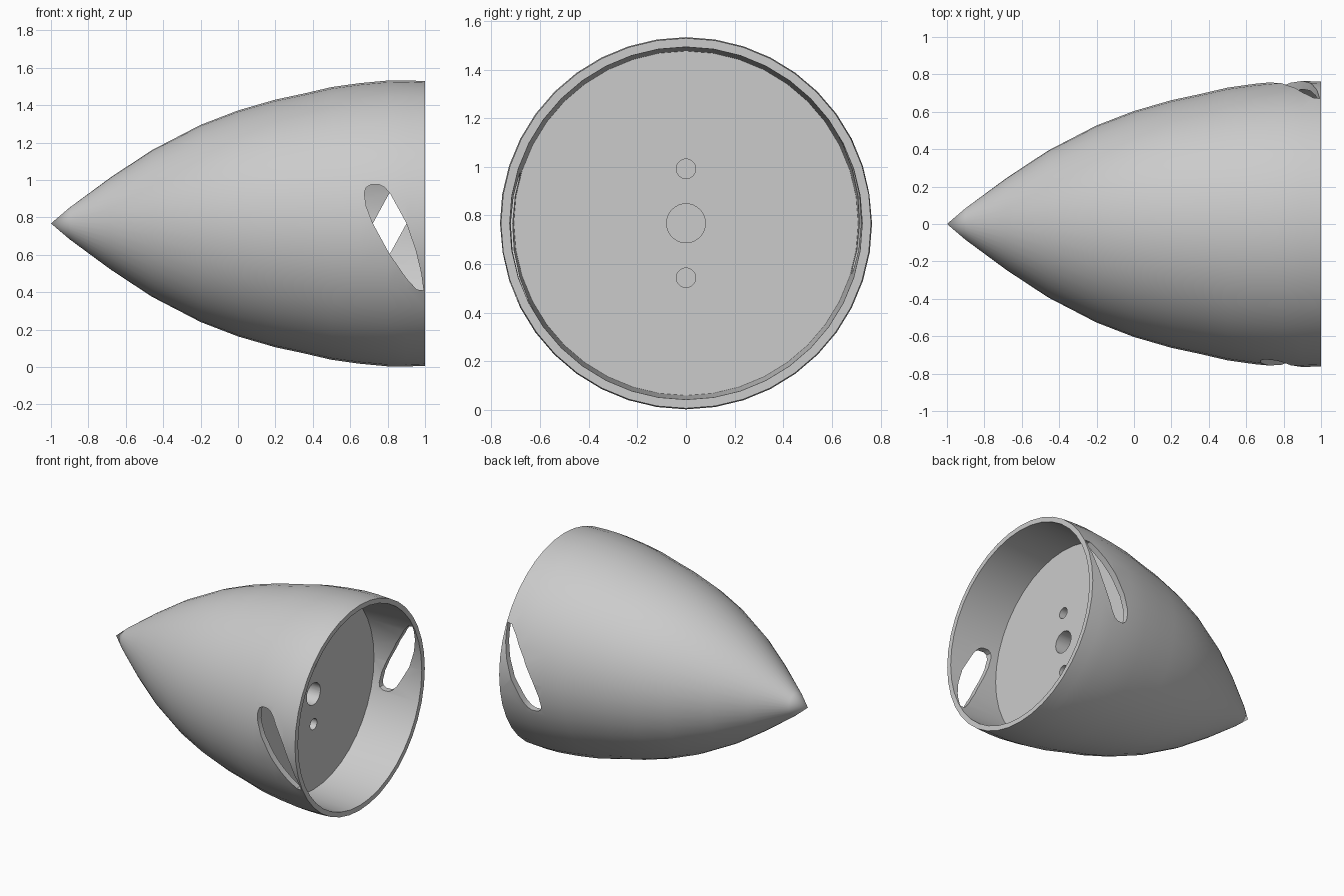
import bpy, bmesh, math
from mathutils import Matrix, Vector

default = bpy.data.objects.get("Cube")
if default:
    bpy.data.objects.remove(default)

AXIS_Z = 0.768
SIDES = 40

grey = bpy.data.materials.new("light grey")
grey.use_nodes = True
colour = (0.6, 0.6, 0.6, 1)
grey.diffuse_color = colour
grey.node_tree.nodes["Principled BSDF"].inputs["Base Color"].default_value = colour


def make_object(name, bm):
    bmesh.ops.recalc_face_normals(bm, faces=bm.faces[:])
    mesh = bpy.data.meshes.new(name)
    bm.to_mesh(mesh)
    bm.free()
    mesh.materials.append(grey)
    obj = bpy.data.objects.new(name, mesh)
    bpy.context.collection.objects.link(obj)
    return obj


def revolve(name, profile, sides):
    """Turn an (x, radius) profile around the long axis."""
    bm = bmesh.new()
    verts = [bm.verts.new((x, 0, r)) for x, r in profile]
    edges = [bm.edges.new(pair) for pair in zip(verts, verts[1:])]
    bmesh.ops.spin(bm, geom=verts + edges, cent=(0, 0, 0), axis=(1, 0, 0),
                   angle=2 * math.pi, steps=sides)
    bmesh.ops.remove_doubles(bm, verts=bm.verts[:], dist=0.0005)
    bmesh.ops.translate(bm, verts=bm.verts[:], vec=(0, 0, AXIS_Z))
    return make_object(name, bm)


def cut(target, cutter):
    cutter.hide_render = True
    mod = target.modifiers.new("cut", 'BOOLEAN')
    mod.operation = 'DIFFERENCE'
    mod.solver = 'EXACT'
    mod.object = cutter
    bpy.context.view_layer.objects.active = target
    bpy.ops.object.modifier_apply(modifier=mod.name)
    bpy.data.objects.remove(cutter)


# Pointed shell with a recessed flat bulkhead at the open end
outer = [(-1, 0), (-0.9, 0.085), (-0.68, 0.247), (-0.46, 0.392), (-0.2, 0.527),
         (0, 0.604), (0.2, 0.662), (0.35, 0.694), (0.5, 0.729), (0.65, 0.75),
         (0.8, 0.764), (0.9, 0.765), (1, 0.761)]
inner = [(1, 0.725), (0.62, 0.708), (0.62, 0)]
spinner = revolve("spinner_shell", outer + inner, SIDES)

# Shaft hole and two pin holes in the bulkhead
for name, offset, radius, depth in (("shaft_hole", 0, 0.08, 0.12),
                                    ("upper_pin_hole", 0.224, 0.04, 0.06),
                                    ("lower_pin_hole", -0.224, 0.04, 0.06)):
    bm = bmesh.new()
    bmesh.ops.create_cone(bm, cap_ends=True, segments=32, radius1=radius,
                          radius2=radius, depth=2 * depth,
                          matrix=Matrix.Translation((0.62, 0, AXIS_Z + offset))
                          @ Matrix.Rotation(math.pi / 2, 4, 'Y'))
    cut(spinner, make_object(name, bm))

# Slanted blade slots on opposite sides of the shell
slot = [(0.675, 0.93), (0.685, 0.96), (0.71, 0.975), (0.755, 0.975), (0.785, 0.96),
        (0.815, 0.925), (0.9, 0.77), (0.95, 0.625), (0.98, 0.5), (0.992, 0.41),
        (0.955, 0.415), (0.9, 0.475), (0.81, 0.605), (0.72, 0.77), (0.685, 0.86)]
for name, turn in (("front_slot", 0), ("back_slot", math.pi)):
    bm = bmesh.new()
    face = bm.faces.new([bm.verts.new((x, -1, z - AXIS_Z)) for x, z in slot])
    grown = bmesh.ops.extrude_face_region(bm, geom=[face])
    moved = [g for g in grown["geom"] if isinstance(g, bmesh.types.BMVert)]
    bmesh.ops.translate(bm, verts=moved, vec=Vector((0, 0.9, 0)))
    bmesh.ops.transform(bm, verts=bm.verts[:],
                        matrix=Matrix.Translation((0, 0, AXIS_Z))
                        @ Matrix.Rotation(turn, 4, 'X'))
    cut(spinner, make_object(name, bm))

# Smooth skin with crisp rims
bpy.ops.object.select_all(action='DESELECT')
spinner.select_set(True)
bpy.context.view_layer.objects.active = spinner
bpy.ops.object.shade_smooth_by_angle(angle=math.radians(35))
